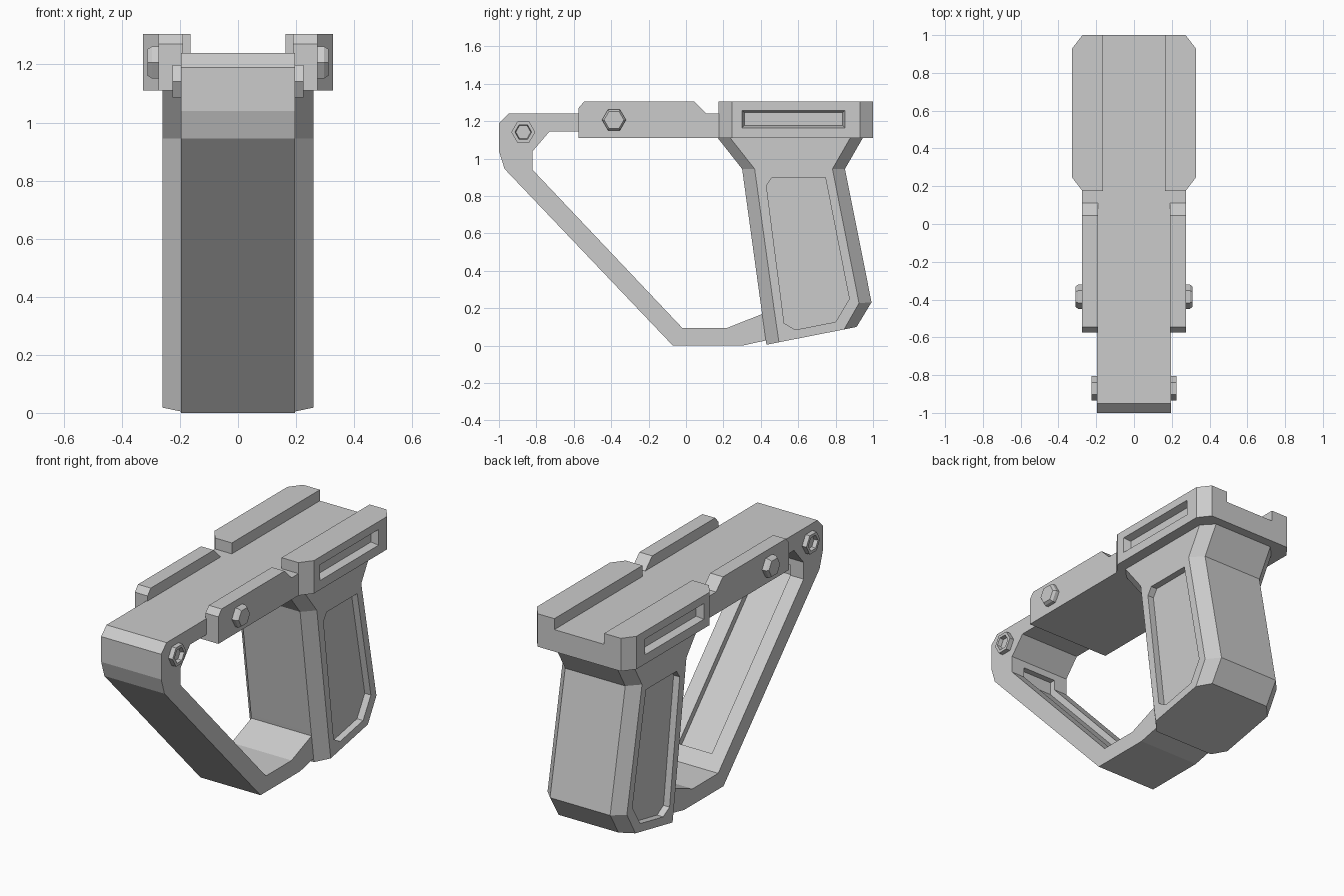
import bpy, bmesh
from math import sin, cos, pi

cube = bpy.data.objects.get("Cube")
if cube:
    bpy.data.objects.remove(cube, do_unlink=True)

grey = bpy.data.materials.new("plain grey")
grey.use_nodes = True
grey.diffuse_color = (0.6, 0.6, 0.6, 1)
grey.node_tree.nodes["Principled BSDF"].inputs["Base Color"].default_value = (0.6, 0.6, 0.6, 1)


def loft(name, rings):
    """Closed solid skinned through rings of equal point count."""
    bm = bmesh.new()
    loops = [[bm.verts.new(p) for p in ring] for ring in rings]
    n = len(loops[0])
    for a, b in zip(loops, loops[1:]):
        for i in range(n):
            j = (i + 1) % n
            bm.faces.new((a[i], a[j], b[j], b[i]))
    bm.faces.new(loops[0])
    bm.faces.new(loops[-1])
    bmesh.ops.recalc_face_normals(bm, faces=bm.faces)
    mesh = bpy.data.meshes.new(name)
    bm.to_mesh(mesh)
    bm.free()
    mesh.materials.append(grey)
    obj = bpy.data.objects.new(name, mesh)
    bpy.context.collection.objects.link(obj)
    return obj


def side_prism(name, profile, x0, x1):
    """Side (y, z) profile extruded across x."""
    return loft(name, [[(x, y, z) for y, z in profile] for x in (x0, x1)])


def rect(y0, y1, z0, z1):
    return [(y0, z0), (y1, z0), (y1, z1), (y0, z1)]


def cut(obj, cutter):
    mod = obj.modifiers.new("cut", "BOOLEAN")
    mod.operation = "DIFFERENCE"
    mod.solver = "EXACT"
    mod.object = cutter
    bpy.context.view_layer.objects.active = obj
    bpy.ops.object.modifier_apply(modifier=mod.name)
    bpy.data.objects.remove(cutter, do_unlink=True)


def hexagon(x, y, z, r):
    return [(x, y + r * cos(k * pi / 3), z + r * sin(k * pi / 3)) for k in range(6)]


# Guard frame: top deck, front nose, diagonal strut and foot in one band
frame = side_prism("guard_frame", [
    (0.18, 1.24), (-0.95, 1.24), (-1, 1.19), (-1, 1.04), (-0.97, 0.945),
    (-0.07, 0), (0.3, 0), (0.46, 0.035), (0.46, 0.19), (0.22, 0.095),
    (-0.02, 0.095), (-0.82, 0.94), (-0.82, 1.04), (-0.73, 1.145),
    (-0.575, 1.145), (-0.575, 1.11), (0.18, 1.11)], -0.197, 0.197)

# Shallow channel along the inner side of the strut
cut(frame, side_prism("strut_channel_cutter", [
    (-0.855, 1.0), (-0.855, 0.925), (-0.11, 0.14), (-0.06, 0.19), (-0.76, 1.0)],
    -0.11, 0.11))

# Rail block with clipped corners and a lengthwise channel on top
plan = [(0.273, 0.175), (0.327, 0.245), (0.327, 0.93), (0.273, 1)]
plan += [(-x, y) for x, y in reversed(plan)]
block = loft("rail_block", [[(x, y, z) for x, y in plan] for z in (1.11, 1.305)])
cut(block, side_prism("rail_channel_cutter", rect(0, 1.2, 1.24, 1.4), -0.163, 0.163))

# Grip: octagonal sections given as front and back (y, z) points
sections = []
for (y0, z0), (y1, z1) in [((0.17, 1.11), (0.945, 1.11)),
                           ((0.3, 0.945), (0.85, 0.945)),
                           ((0.404, 0.19), (0.992, 0.232)),
                           ((0.43, 0.005), (0.912, 0.1))]:
    t = 0.067 / (y1 - y0)
    half = [(0.197, 0), (0.26, t), (0.26, 1 - t), (0.197, 1)]
    outline = half + [(-x, s) for x, s in reversed(half)]
    sections.append([(x, y0 + s * (y1 - y0), z0 + s * (z1 - z0)) for x, s in outline])
grip = loft("grip", sections)

panel = [(0.43, 0.855), (0.46, 0.9), (0.745, 0.9), (0.873, 0.25),
         (0.8, 0.127), (0.585, 0.085), (0.525, 0.12)]
wing = [(-0.575, 1.11), (-0.575, 1.27), (-0.545, 1.305), (0.045, 1.305),
        (0.11, 1.24), (0.18, 1.24), (0.18, 1.11)]

for side, s in (("left", 1), ("right", -1)):
    # Recessed grip panel
    cut(grip, side_prism("panel_cutter", panel, s * 0.22, s * 0.4))
    # Window slot with slightly tapered walls
    slot = [rect(0.3 + g, 0.85 - g, 1.165 + g, 1.258 - g) for g in (0.012, 0, 0)]
    cut(block, loft("slot_cutter", [[(s * x, y, z) for y, z in r]
                                    for x, r in zip((0.285, 0.327, 0.4), slot)]))
    # Deck side rail
    side_prism(side + "_side_rail", wing, s * 0.19, s * 0.274)
    # Chamfered bolt on the side rail
    loft(side + "_rail_bolt", [hexagon(s * x, -0.385, 1.207, r) for x, r in
                               ((0.265, 0.064), (0.296, 0.064), (0.311, 0.053))])
    # Socket bolt on the nose
    loft(side + "_nose_bolt", [hexagon(s * x, -0.87, 1.142, r) for x, r in
                               ((0.19, 0.064), (0.225, 0.064), (0.225, 0.045), (0.202, 0.04))])
